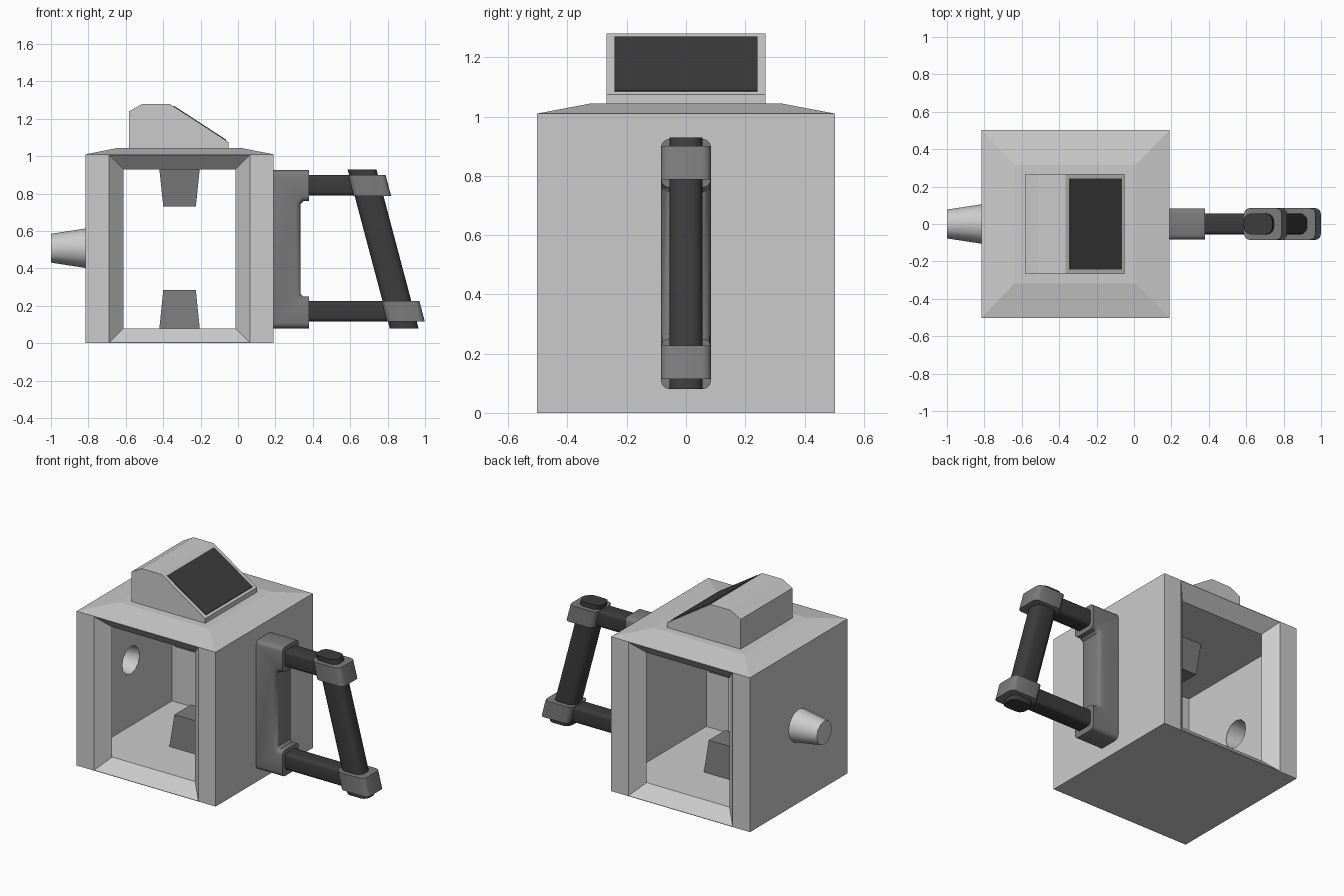
import bpy, bmesh
from math import pi, cos, sin

if "Cube" in bpy.data.objects:
    bpy.data.objects.remove(bpy.data.objects["Cube"])


def material(name, v):
    m = bpy.data.materials.new(name)
    m.diffuse_color = (v, v, v, 1)
    m.use_nodes = True
    m.node_tree.nodes["Principled BSDF"].inputs["Base Color"].default_value = m.diffuse_color
    return m


BLACK = material("near_black", 0.045)
DARK = material("dark_grey", 0.2)


def finish(name, bm, mat=None, smooth=False):
    bmesh.ops.recalc_face_normals(bm, faces=bm.faces[:])
    me = bpy.data.meshes.new(name)
    bm.to_mesh(me)
    bm.free()
    ob = bpy.data.objects.new(name, me)
    bpy.context.collection.objects.link(ob)
    if mat:
        me.materials.append(mat)
    if smooth:
        bpy.ops.object.select_all(action='DESELECT')
        ob.select_set(True)
        bpy.context.view_layer.objects.active = ob
        bpy.ops.object.shade_smooth_by_angle(angle=0.7)
    return ob


def loft(name, rings, mat=None, smooth=False):
    """Capped skin through a list of equal-length point rings."""
    bm = bmesh.new()
    vs = [[bm.verts.new(p) for p in r] for r in rings]
    n = len(vs[0])
    for a, b in zip(vs, vs[1:]):
        for i in range(n):
            j = (i + 1) % n
            bm.faces.new((a[i], a[j], b[j], b[i]))
    bm.faces.new(vs[0])
    bm.faces.new(vs[-1])
    return finish(name, bm, mat, smooth)


def rect(u0, u1, v0, v1, r=0, seg=3):
    """Rectangle outline, optionally with rounded corners."""
    if not r:
        return [(u0, v0), (u1, v0), (u1, v1), (u0, v1)]
    pts = []
    for k, (cu, cv) in enumerate([(u1 - r, v1 - r), (u0 + r, v1 - r),
                                  (u0 + r, v0 + r), (u1 - r, v0 + r)]):
        for s in range(seg + 1):
            a = pi / 2 * (k + s / seg)
            pts.append((cu + r * cos(a), cv + r * sin(a)))
    return pts


def on_x(x, pts):
    return [(x, u, v) for u, v in pts]


def on_y(y, pts):
    return [(u, y, v) for u, v in pts]


def on_z(z, pts):
    return [(u, v, z) for u, v in pts]


def circle(r, n=12):
    return [(r * cos(2 * pi * i / n), 0.508 + r * sin(2 * pi * i / n)) for i in range(n)]


def cut(ob, cutter):
    m = ob.modifiers.new("cut", 'BOOLEAN')
    m.operation, m.solver, m.object = 'DIFFERENCE', 'EXACT', cutter
    cutter.hide_render = True
    cutter.hide_set(True)


# body with low hipped roof
CX = -0.3125
body = loft("body_shell", [on_z(0, rect(-0.815, 0.19, -0.503, 0.503)),
                           on_z(1.01, rect(-0.815, 0.19, -0.503, 0.503)),
                           on_z(1.045, rect(-0.64, 0.01, -0.318, 0.318))])

# through opening with flared ends and a wider chamber inside
outer = rect(CX - 0.387, CX + 0.387, -0.007, 1.017)
inner = rect(CX - 0.3, CX + 0.3, 0.08, 0.93)
wide = rect(-0.775, 0.15, 0.079, 0.931)
cut(body, loft("opening_cutter", [on_y(-0.513, outer), on_y(-0.425, inner), on_y(-0.425, wide),
                                  on_y(0.425, wide), on_y(0.425, inner), on_y(0.513, outer)]))
cut(body, loft("spout_hole_cutter", [on_x(-0.7, circle(0.09)), on_x(-0.84, circle(0.09))]))

# hollow side spout
loft("spout", [on_x(-0.97, circle(0.062)), on_x(-0.785, circle(0.09)),
               on_x(-0.785, circle(0.11)), on_x(-1.0, circle(0.077))], smooth=True)

# tapered blocks on chamber floor and ceiling
for name, z0, z1 in (("lower_block", 0.078, 0.285), ("upper_block", 0.932, 0.73)):
    loft(name, [on_z(z0, rect(CX - 0.108, CX + 0.108, -0.108, 0.108)),
                on_z(z1, rect(CX - 0.087, CX + 0.087, -0.087, 0.087))], DARK)

# display housing and sloped screen
prof = [(-0.583, 1.04), (-0.583, 1.24), (-0.51, 1.28), (-0.365, 1.28), (-0.05, 1.075), (-0.05, 1.04)]
loft("display_housing", [on_y(-0.268, prof), on_y(0.268, prof)])
slab = [(-0.345, 1.262), (-0.343, 1.27), (-0.063, 1.088), (-0.065, 1.08)]
loft("screen", [on_y(-0.242, slab), on_y(0.242, slab)], BLACK)

# C-shaped handle mount, long edges rounded
prof = [(0.185, 0.08), (0.38, 0.08), (0.38, 0.25), (0.35, 0.25), (0.335, 0.265),
        (0.335, 0.745), (0.35, 0.76), (0.38, 0.76), (0.38, 0.925), (0.185, 0.925)]
bm = bmesh.new()
front = bm.faces.new([bm.verts.new(p) for p in on_y(-0.084, prof)])
geo = bmesh.ops.extrude_face_region(bm, geom=[front])["geom"]
bmesh.ops.translate(bm, verts=[g for g in geo if isinstance(g, bmesh.types.BMVert)], vec=(0, 0.168, 0))
edges = []
for e in bm.edges:
    a, b = (v.co for v in e.verts)
    at_end = abs(a.x - b.x) < 1e-4 and (a.x > 0.37 or a.x < 0.2)
    if abs(a.y - b.y) < 1e-4 and not at_end:
        edges.append(e)
bmesh.ops.bevel(bm, geom=edges, offset=0.028, segments=3, profile=0.5, affect='EDGES')
finish("handle_mount", bm, DARK, True)


# horizontal arms
def grip_x(z):
    return 0.70 + 0.265 * (0.79 - z)


for name, z0, z1 in (("upper_arm", 0.79, 0.9), ("lower_arm", 0.117, 0.225)):
    ring = rect(-0.056, 0.056, z0, z1, 0.02)
    loft(name, [on_x(0.36, ring), on_x(grip_x(z0), ring)], BLACK, True)


# slanted grip and the collars around its ends
def slanted(name, z0, z1, left, right, half, r, mat):
    loft(name, [on_z(z, rect(grip_x(z) - left, grip_x(z) + right, -half, half, r))
                for z in (z0, z1)], mat, True)


slanted("grip", 0.08, 0.93, 0.077, 0.077, 0.056, 0.04, BLACK)
slanted("upper_collar", 0.788, 0.9, 0.082, 0.118, 0.085, 0.03, DARK)
slanted("lower_collar", 0.115, 0.227, 0.082, 0.12, 0.085, 0.03, DARK)
